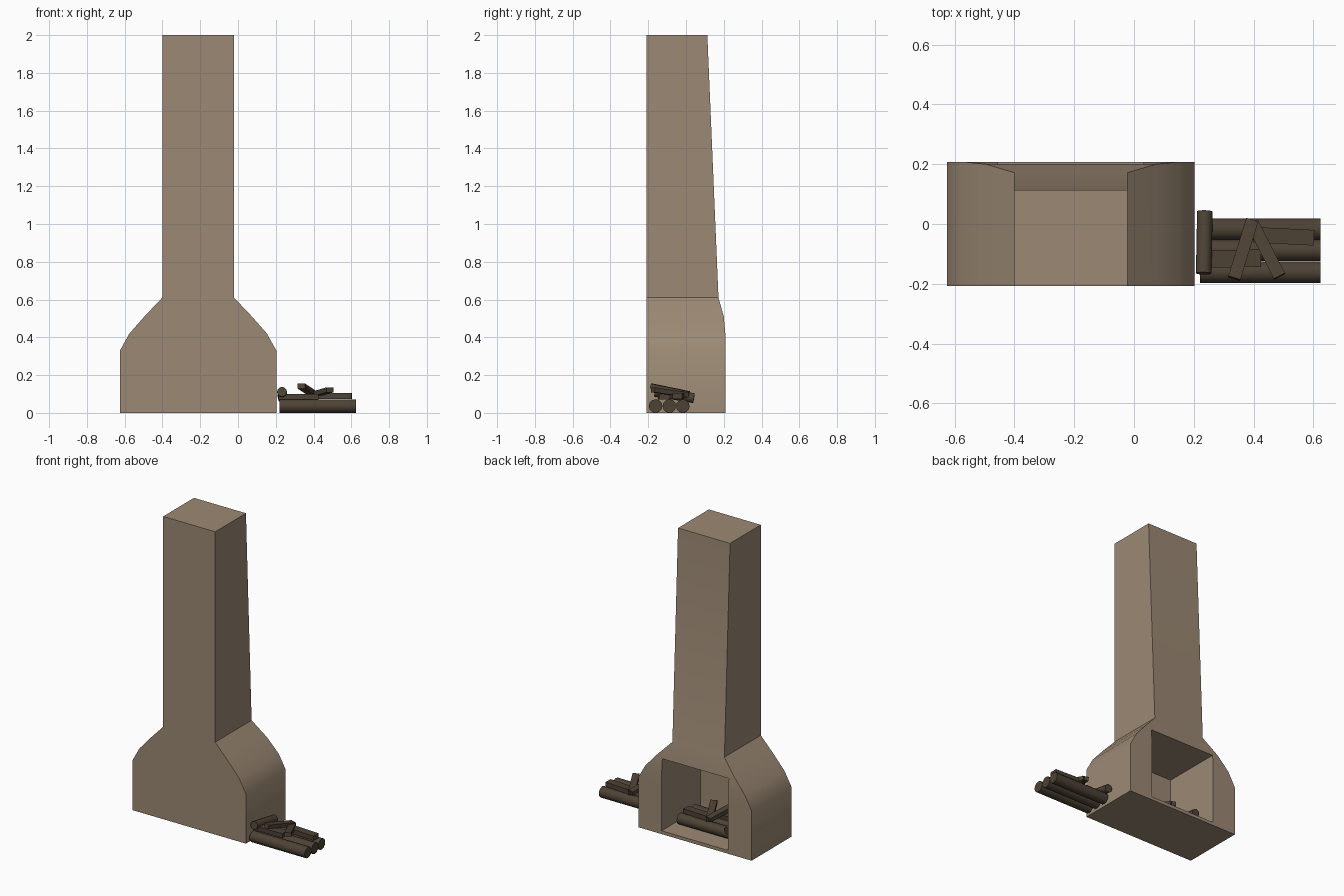
import bpy, bmesh, math
from mathutils import Vector

if "Cube" in bpy.data.objects:
    bpy.data.objects.remove(bpy.data.objects["Cube"])


def material(name, col):
    m = bpy.data.materials.new(name)
    m.diffuse_color = (*col, 1)
    m.use_nodes = True
    m.node_tree.nodes["Principled BSDF"].inputs["Base Color"].default_value = m.diffuse_color
    return m


STONE = material("tan_stone", (0.33, 0.25, 0.175))
WOOD = material("dark_wood", (0.075, 0.055, 0.036))


def finish(name, bm, mat, smooth=None):
    bmesh.ops.recalc_face_normals(bm, faces=bm.faces)
    me = bpy.data.meshes.new(name)
    bm.to_mesh(me)
    bm.free()
    me.materials.append(mat)
    ob = bpy.data.objects.new(name, me)
    bpy.context.collection.objects.link(ob)
    bpy.ops.object.select_all(action='DESELECT')
    bpy.context.view_layer.objects.active = ob
    ob.select_set(True)
    if smooth:
        bpy.ops.object.shade_smooth_by_angle(angle=math.radians(smooth))
    return ob


def box(name, lo, hi, mat):
    bm = bmesh.new()
    bmesh.ops.create_cube(bm, size=1)
    for v in bm.verts:
        v.co = [l + (c + 0.5) * (h - l) for l, h, c in zip(lo, hi, v.co)]
    return finish(name, bm, mat)


# Chimney body: rectangular rings lofted upwards (z, half width, back y)
CX, FRONT = -0.211, -0.208
rings = [(0, 0.414, 0.208), (0.33, 0.414, 0.208), (0.42, 0.364, 0.208),
         (0.51, 0.285, 0.2), (0.61, 0.19, 0.172), (2.0, 0.19, 0.113)]
bm = bmesh.new()
loops = []
for z, w, back in rings:
    loops.append([bm.verts.new(p) for p in ((CX - w, FRONT, z), (CX + w, FRONT, z),
                                            (CX + w, back, z), (CX - w, back, z))])
for a, b in zip(loops, loops[1:]):
    for i in range(4):
        j = (i + 1) % 4
        bm.faces.new((a[i], a[j], b[j], b[i]))
bm.faces.new(loops[0])
bm.faces.new(loops[-1])
chimney = finish("chimney", bm, STONE)

# Hearth opening cut in from the back
cutter = box("hearth_cutter", (CX - 0.243, -0.195, 0.022), (CX + 0.243, 0.4, 0.495), STONE)
bpy.context.view_layer.objects.active = chimney
mod = chimney.modifiers.new("hearth", 'BOOLEAN')
mod.operation, mod.object, mod.solver = 'DIFFERENCE', cutter, 'EXACT'
bpy.ops.object.modifier_apply(modifier="hearth")
bpy.data.objects.remove(cutter)
bpy.ops.object.select_all(action='DESELECT')
chimney.select_set(True)
bpy.context.view_layer.objects.active = chimney
bpy.ops.object.shade_smooth_by_angle(angle=math.radians(32))


def log(name, p, q, r):
    """Round log from p to q."""
    p, q = Vector(p), Vector(q)
    bm = bmesh.new()
    bmesh.ops.create_cone(bm, cap_ends=True, segments=12, radius1=r, radius2=r,
                          depth=(q - p).length)
    rot = (q - p).to_track_quat('Z', 'Y')
    for v in bm.verts:
        v.co = rot @ v.co + (p + q) / 2
    return finish(name, bm, WOOD, 40)


def stick(name, p, q, w, t):
    """Split stick of width w and thickness t from p to q."""
    p, q = Vector(p), Vector(q)
    d = (q - p).normalized()
    side = d.cross(Vector((0, 0, 1))).normalized()
    up = side.cross(d)
    bm = bmesh.new()
    bmesh.ops.create_cube(bm, size=1)
    for v in bm.verts:
        v.co = (p + q) / 2 + d * v.co.z * (q - p).length + side * v.co.x * w + up * v.co.y * t
    return finish(name, bm, WOOD)


def woodpile(prefix, off):
    o = Vector(off)
    # Three base logs
    for i, y in enumerate((-0.161, -0.088, -0.017)):
        log(f"{prefix}_log_{i + 1}", o + Vector((0.221, y, 0.036)),
            o + Vector((0.624, y, 0.036)), 0.036)
    # Short log lying across one end
    log(f"{prefix}_cross_log", o + Vector((0.233, -0.165, 0.112)),
        o + Vector((0.237, 0.042, 0.078)), 0.026)
    # Flat split pieces
    stick(f"{prefix}_slab_1", o + Vector((0.215, -0.118, 0.086)),
          o + Vector((0.425, -0.114, 0.086)), 0.058, 0.028)
    stick(f"{prefix}_slab_2", o + Vector((0.40, -0.036, 0.089)),
          o + Vector((0.602, -0.046, 0.089)), 0.052, 0.03)
    # Leaning kindling
    stick(f"{prefix}_kindling_1", o + Vector((0.335, -0.182, 0.142)),
          o + Vector((0.395, 0.012, 0.102)), 0.042, 0.026)
    stick(f"{prefix}_kindling_2", o + Vector((0.487, -0.175, 0.122)),
          o + Vector((0.395, 0.005, 0.095)), 0.042, 0.026)


woodpile("outside", (0, 0, 0))
woodpile("hearth", (-0.625, 0.08, 0.022))
